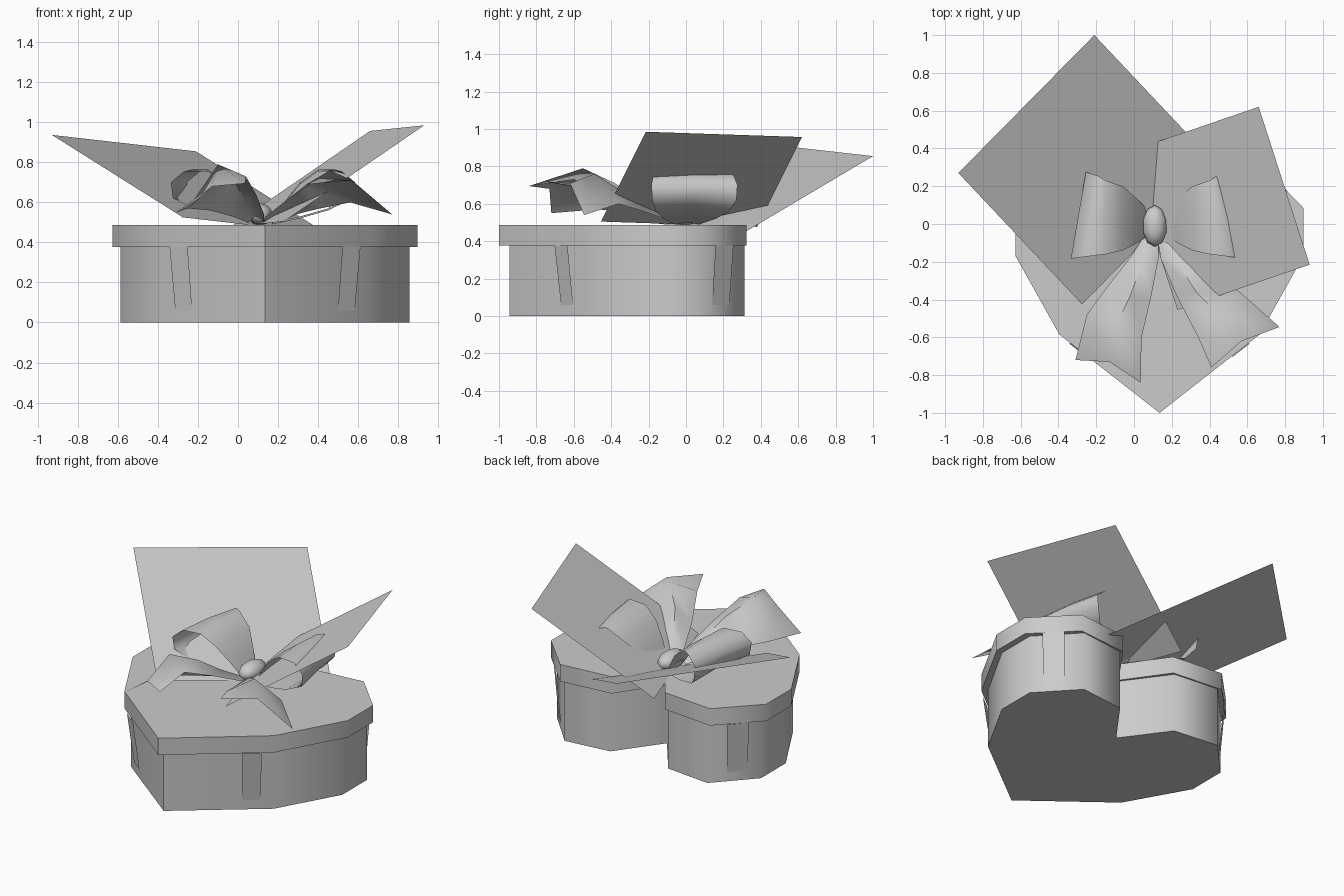
import bpy, bmesh, math
from mathutils import Vector

if "Cube" in bpy.data.objects:
    bpy.data.objects.remove(bpy.data.objects["Cube"])

grey = bpy.data.materials.new("warm_grey")
grey.diffuse_color = (0.6, 0.6, 0.6, 1)
grey.use_nodes = True
grey.node_tree.nodes["Principled BSDF"].inputs["Base Color"].default_value = grey.diffuse_color
CX = 0.135  # symmetry axis of the heart


def make(name, verts, faces, smooth=60):
    me = bpy.data.meshes.new(name)
    me.from_pydata(verts, [], faces)
    me.materials.append(grey)
    ob = bpy.data.objects.new(name, me)
    bpy.context.collection.objects.link(ob)
    if smooth:
        bpy.ops.object.select_all(action='DESELECT')
        ob.select_set(True)
        bpy.context.view_layer.objects.active = ob
        bpy.ops.object.shade_smooth_by_angle(angle=math.radians(smooth))
    return ob


def heart(name, tip, half, notch, z0, z1):
    """Extrude a mirrored heart outline between two heights."""
    pts = ([(CX, tip)] + [(CX + x, y) for x, y in half] + [(CX, notch)]
           + [(CX - x, y) for x, y in reversed(half)])
    n = len(pts)
    verts = [(x, y, z) for z in (z0, z1) for x, y in pts]
    faces = [(i, (i + 1) % n, n + (i + 1) % n, n + i) for i in range(n)]
    faces += [tuple(reversed(range(n))), tuple(range(n, 2 * n))]
    return make(name, verts, faces)


def strip(name, rows, smooth=60):
    """Sheet through rows of points."""
    w = len(rows[0])
    faces = [(r * w + c, r * w + c + 1, (r + 1) * w + c + 1, (r + 1) * w + c)
             for r in range(len(rows) - 1) for c in range(w - 1)]
    return make(name, [p for row in rows for p in row], faces, smooth)


def mirrored(rows, cx):
    return [[(2 * cx - x, y, z) for x, y, z in reversed(row)] for row in rows]


# Heart box and lid
heart("box", -0.945, [(.505, -.555), (.722, -.17), (.722, .08), (.505, .313), (.205, .28)],
      0.0, 0, 0.40)
heart("lid", -1.0, [(.53, -.585), (.762, -.17), (.762, .085), (.53, .323), (.19, .29)],
      0.02, 0.378, 0.486)

# Ribbon ends hanging from under the lid
drops = {
    "front": [[(.522, -.703, .378), (.612, -.634, .378)], [(.499, -.668, .06), (.583, -.604, .06)]],
    "back": [[(.825, .158, .378), (.74, .254, .378)], [(.805, .14, .06), (.722, .232, .06)]],
}
for key, rows in drops.items():
    strip(key + "_ribbon_right", rows, 0)
    strip(key + "_ribbon_left", mirrored(rows, CX), 0)

# Two tilted cards, each a parallelogram from three corners
def card(name, a, b, c):
    a, b, c = Vector(a), Vector(b), Vector(c)
    make(name, [a, b, c, a + c - b], [(0, 1, 2, 3)], 0)

card("left_card", (-.21, 1.0, .855), (-.93, .27, .937), (-.275, -.425, .525))
card("right_card", (.23, -.455, .505), (.93, -.215, .985), (.66, .62, .957))

# Bow loops: profile (x, z, y front, y back) swept from knot, out and back
profile = [(.08, .50, -.06, .07), (.02, .60, -.10, .13), (-.06, .70, -.14, .20),
           (-.15, .765, -.16, .23), (-.23, .765, -.175, .255), (-.295, .71, -.185, .275),
           (-.285, .63, -.18, .27), (-.20, .57, -.16, .23), (-.06, .53, -.12, .16),
           (.08, .50, -.06, .07)]
loop = []
for x, z, f, b in profile:
    skew = 0.04 if x < -.2 else 0.0
    loop.append([(x - skew, f, z - .01), (x, (f + b) / 2, z), (x + skew, b, z - .01)])
strip("bow_loop_left", loop)
strip("bow_loop_right", mirrored(loop, .125))

# Bow tails arching toward the front
left_tail = [
    [(.05, -.07, .50), (.09, -.08, .52), (.13, -.09, .50)],
    [(-.03, -.19, .53), (.04, -.22, .60), (.13, -.18, .54)],
    [(-.14, -.33, .56), (-.02, -.38, .71), (.09, -.39, .64)],
    [(-.25, -.48, .57), (-.10, -.55, .79), (.04, -.60, .73)],
    [(-.31, -.72, .55), (-.13, -.73, .68), (.035, -.84, .695)],
]
right_tail = [
    [(.13, -.09, .50), (.17, -.08, .52), (.21, -.07, .50)],
    [(.14, -.18, .53), (.22, -.19, .59), (.29, -.17, .54)],
    [(.23, -.39, .60), (.33, -.36, .68), (.41, -.26, .57)],
    [(.34, -.60, .69), (.46, -.49, .76), (.56, -.36, .60)],
    [(.41, -.76, .72), (.57, -.62, .71), (.77, -.545, .54)],
]
strip("bow_tail_left", left_tail)
strip("bow_tail_right", right_tail)

# Knot
bm = bmesh.new()
bmesh.ops.create_uvsphere(bm, u_segments=10, v_segments=6, radius=1)
for v in bm.verts:
    v.co = (.11 + v.co.x * .065, -.01 + v.co.y * .11, .54 + v.co.z * .055)
me = bpy.data.meshes.new("knot")
bm.to_mesh(me)
bm.free()
me.materials.append(grey)
knot = bpy.data.objects.new("bow_knot", me)
bpy.context.collection.objects.link(knot)
me.shade_smooth()
